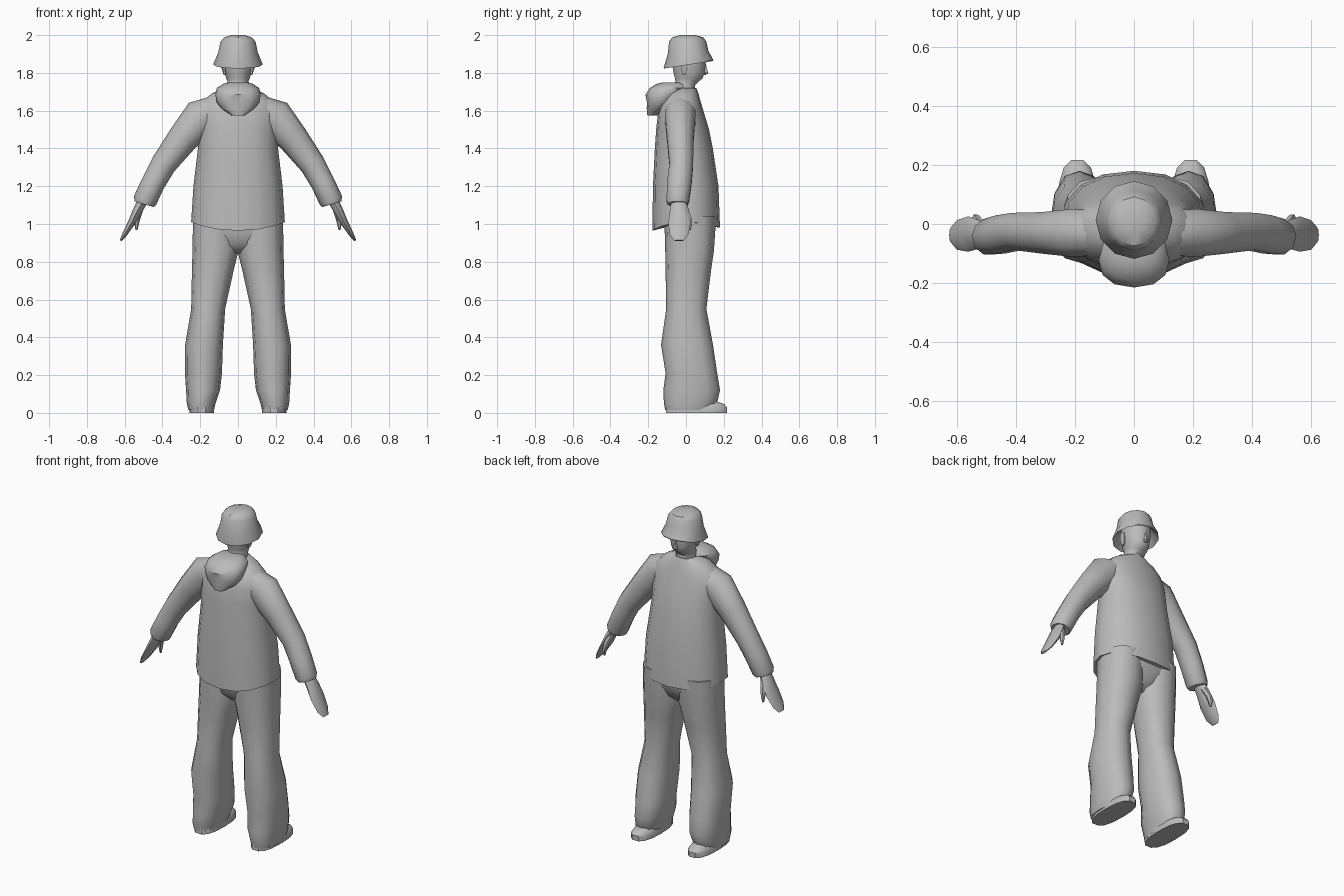
import bpy, bmesh, math
from mathutils import Vector

grey = bpy.data.materials.new("plain_grey")
grey.diffuse_color = (0.5, 0.5, 0.5, 1)


def skin(name, rings, mirror=False, angle=45):
    """Join equal rings of points into a closed smooth tube."""
    bm = bmesh.new()
    vs = [[bm.verts.new(p) for p in r] for r in rings]
    n = len(vs[0])
    for a, b in zip(vs, vs[1:]):
        for i in range(n):
            j = (i + 1) % n
            bm.faces.new((a[i], a[j], b[j], b[i]))
    bm.faces.new(vs[0][::-1])
    bm.faces.new(vs[-1])
    bmesh.ops.recalc_face_normals(bm, faces=bm.faces)
    me = bpy.data.meshes.new(name)
    bm.to_mesh(me)
    bm.free()
    ob = bpy.data.objects.new(name, me)
    bpy.context.collection.objects.link(ob)
    me.materials.append(grey)
    bpy.context.view_layer.objects.active = ob
    ob.select_set(True)
    if mirror:
        ob.modifiers.new("mirror", 'MIRROR').use_mirror_merge = False
        bpy.ops.object.modifier_apply(modifier="mirror")
    bpy.ops.object.shade_smooth_by_angle(angle=math.radians(angle))
    ob.select_set(False)
    return ob


def stack(secs, n=12, power=2.0, dip=None):
    """Level rings from (z, cx, y_min, y_max, half_width); dip shifts z."""
    out = []
    for k, (z, cx, y0, y1, rx) in enumerate(secs):
        ring = []
        for i in range(n):
            a = 2 * math.pi * i / n
            c, s = math.cos(a), math.sin(a)
            x = math.copysign(abs(c) ** (2 / power), c)
            y = math.copysign(abs(s) ** (2 / power), s)
            dz = dip(k, s) if dip else 0
            ring.append((cx + rx * x, (y0 + y1) / 2 + (y1 - y0) / 2 * y, z + dz))
        out.append(ring)
    return out


def limb(path, n=10):
    """Rings square to a path of (x, y, z, thickness, depth)."""
    out = []
    for k, (x, y, z, r, d) in enumerate(path):
        p, q = path[max(k - 1, 0)], path[min(k + 1, len(path) - 1)]
        nrm = Vector((p[2] - q[2], 0, q[0] - p[0])).normalized()
        out.append([Vector((x, y, z)) + nrm * r * math.cos(2 * math.pi * i / n)
                    + Vector((0, d * math.sin(2 * math.pi * i / n), 0)) for i in range(n)])
    return out


# Jacket body, hem dips at front and back
skin("jacket_body", stack([
    (1.01, 0, -.178, .18, .248), (1.20, 0, -.175, .172, .236),
    (1.40, 0, -.165, .142, .212), (1.50, 0, -.158, .122, .212),
    (1.59, 0, -.148, .095, .215), (1.64, 0, -.13, .08, .20),
    (1.69, 0, -.10, .066, .14), (1.72, 0, -.075, .055, .075)],
    n=16, power=2.25, dip=lambda k, s: (-.045 if s < 0 else -.03) * s * s if k == 0 else 0))

# Sleeves, slightly wider at the elbow and the cuff
skin("sleeves", limb([
    (.09, -.03, 1.62, .07, .08), (.195, -.03, 1.563, .102, .085),
    (.292, -.03, 1.452, .082, .074), (.395, -.025, 1.315, .068, .066),
    (.45, -.035, 1.215, .063, .068), (.492, -.043, 1.125, .063, .063),
    (.498, -.043, 1.105, .053, .056)]), mirror=True)

# Hands
skin("hands", limb([
    (.50, -.04, 1.13, .028, .036), (.53, -.035, 1.075, .025, .05),
    (.562, -.034, 1.01, .02, .06), (.60, -.037, .945, .013, .05),
    (.621, -.037, .912, .006, .025)], n=8), mirror=True)
skin("thumbs", limb([
    (.515, -.015, 1.09, .018, .02), (.53, .012, 1.04, .016, .018),
    (.537, .02, 1.0, .012, .014), (.537, .02, .968, .005, .007)], n=6), mirror=True)

# Baggy trousers
skin("trouser_legs", stack([
    (.015, .195, -.11, .14, .068), (.05, .195, -.117, .165, .076),
    (.12, .185, -.12, .18, .09), (.21, .183, -.108, .165, .098),
    (.36, .18, -.132, .143, .10), (.55, .158, -.105, .108, .09),
    (.75, .134, -.108, .132, .11), (.86, .119, -.11, .148, .122),
    (1.04, .118, -.115, .16, .12)], n=12, power=2.3), mirror=True)
skin("trouser_seat", stack([
    (.845, 0, -.05, .07, .03), (.89, 0, -.095, .12, .12),
    (.95, 0, -.108, .145, .215), (1.04, 0, -.115, .16, .235)], n=14, power=2.5))

# Shoes
skin("shoes", stack([
    (0, .192, -.11, .22, .066), (.03, .192, -.11, .22, .066),
    (.047, .192, -.10, .205, .056), (.06, .192, -.09, .165, .045)],
    n=14, power=2.6), mirror=True, angle=35)

# Head and neck
skin("head", stack([
    (1.66, 0, -.07, .06, .066), (1.735, 0, -.06, .048, .06),
    (1.757, 0, -.058, .072, .056), (1.77, 0, -.06, .09, .062),
    (1.80, 0, -.068, .10, .07), (1.845, 0, -.075, .105, .077),
    (1.92, 0, -.075, .10, .08)], n=14))
skin("nose", stack([
    (1.79, 0, .09, .106, .010), (1.799, 0, .085, .121, .015),
    (1.815, 0, .085, .115, .010), (1.85, 0, .085, .106, .006)], n=6))
skin("ears", stack([
    (1.79, .07, -.02, .0, .006), (1.82, .074, -.028, .012, .012),
    (1.86, .076, -.028, .012, .012)], n=6), mirror=True)

# Bucket hat with a tilted brim
skin("bucket_hat", stack([
    (1.90, 0, -.07, .095, .08), (1.862, 0, -.095, .12, .108),
    (1.843, 0, -.117, .143, .13), (1.848, 0, -.118, .145, .13),
    (1.91, 0, -.096, .118, .104), (1.965, 0, -.09, .108, .093),
    (1.988, 0, -.073, .092, .073), (2.0, 0, -.03, .05, .035)],
    n=12, dip=lambda k, s: .02 * s if k < 4 else (.008 * s if k == 4 else 0)), angle=35)

# Folded hood behind the neck
skin("hood", stack([
    (1.575, 0, -.205, -.14, .035), (1.612, 0, -.208, -.10, .088),
    (1.645, 0, -.207, -.06, .113), (1.685, 0, -.215, -.03, .12),
    (1.72, 0, -.192, .0, .112), (1.742, 0, -.155, .0, .078),
    (1.75, 0, -.12, -.03, .05)], n=12, power=2.3), angle=40)
